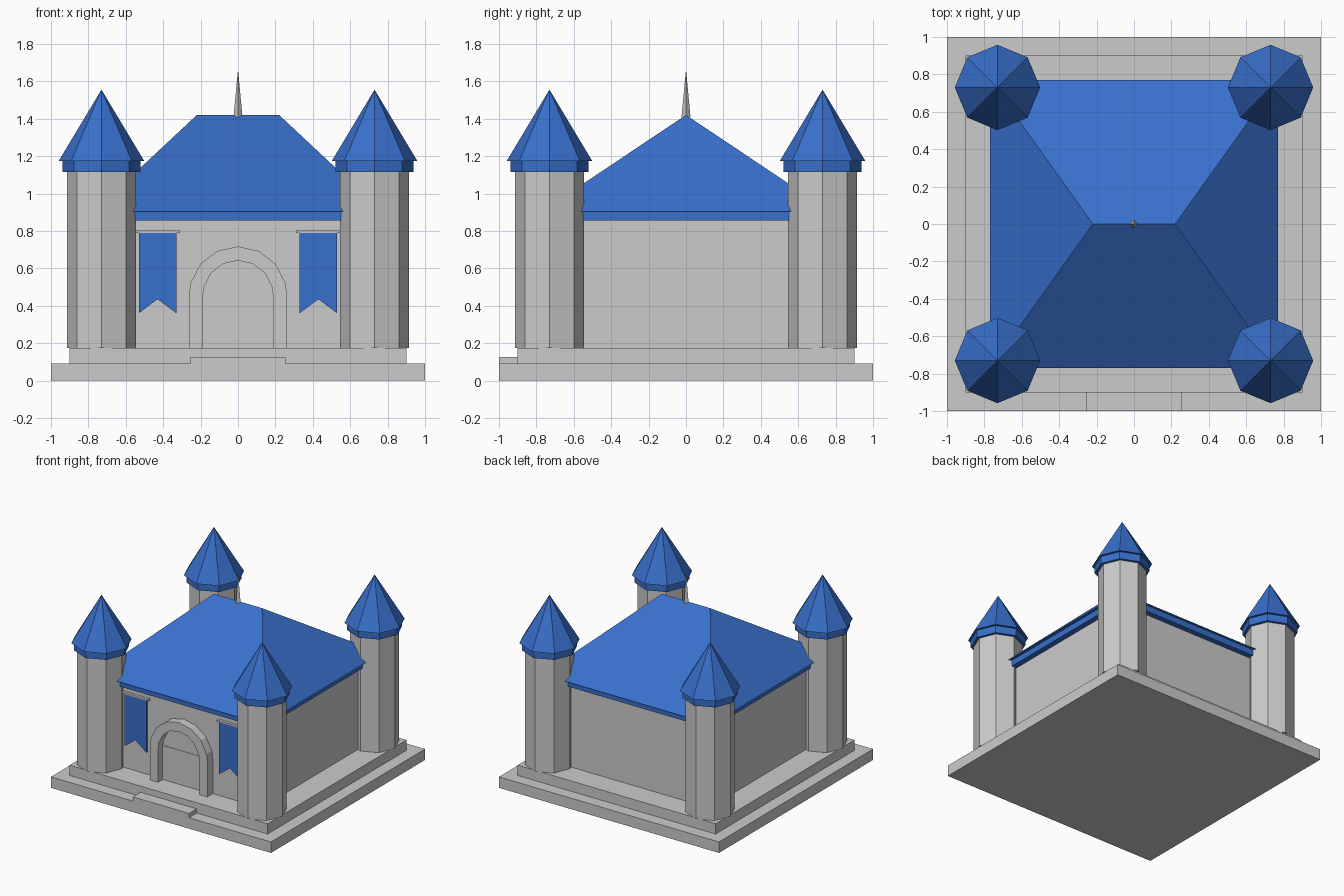
import bpy, bmesh, math

if "Cube" in bpy.data.objects:
    bpy.data.objects.remove(bpy.data.objects["Cube"])

blue = bpy.data.materials.new("blue")
blue.diffuse_color = (0.04, 0.16, 0.6, 1)
blue.use_nodes = True
blue.node_tree.nodes["Principled BSDF"].inputs["Base Color"].default_value = blue.diffuse_color


def finish(name, bm, mat=None):
    bmesh.ops.recalc_face_normals(bm, faces=bm.faces)
    me = bpy.data.meshes.new(name)
    bm.to_mesh(me)
    bm.free()
    ob = bpy.data.objects.new(name, me)
    bpy.context.collection.objects.link(ob)
    if mat:
        me.materials.append(mat)
    return ob


def box(name, x0, x1, y0, y1, z0, z1, mat=None):
    bm = bmesh.new()
    bmesh.ops.create_cube(bm, size=1)
    for v in bm.verts:
        v.co = (x1 if v.co.x > 0 else x0, y1 if v.co.y > 0 else y0,
                z1 if v.co.z > 0 else z0)
    return finish(name, bm, mat)


def prism(name, pts, y0, y1, mat=None):
    """Extrude an outline given in x, z along y."""
    bm = bmesh.new()
    f = bm.faces.new([bm.verts.new((x, y0, z)) for x, z in pts])
    r = bmesh.ops.extrude_face_region(bm, geom=[f])
    for v in r["geom"]:
        if isinstance(v, bmesh.types.BMVert):
            v.co.y = y1
    return finish(name, bm, mat)


def lathe(name, x, y, sides, rings, mat=None):
    """Stack regular polygons (radius, z); radius 0 makes a tip."""
    bm = bmesh.new()
    loops = []
    for r, z in rings:
        if r == 0:
            loops.append([bm.verts.new((x, y, z))] * sides)
        else:
            loops.append([bm.verts.new((x + r * math.cos(2 * math.pi * i / sides),
                                        y + r * math.sin(2 * math.pi * i / sides), z))
                          for i in range(sides)])
    for a, b in zip(loops, loops[1:]):
        for i in range(sides):
            j = (i + 1) % sides
            bm.faces.new([a[i], a[j], b[i]] if b[i] is b[j] else [a[i], a[j], b[j], b[i]])
    bm.faces.new(loops[0])
    if rings[-1][0]:
        bm.faces.new(loops[-1])
    return finish(name, bm, mat)


# stepped base and front step
box("base", -1, 1, -1, 1, 0, 0.09)
box("plinth", -0.9, 0.9, -0.9, 0.9, 0.09, 0.175)
box("front_step", -0.255, 0.255, -1, -0.9, 0.09, 0.125)

# main hall
box("hall_walls", -0.7, 0.7, -0.7, 0.7, 0.175, 0.855)
box("roof_eave", -0.745, 0.745, -0.745, 0.745, 0.855, 0.905, blue)

# hipped roof with a short ridge
bm = bmesh.new()
e = [bm.verts.new((sx * 0.77, sy * 0.77, 0.905))
     for sx, sy in ((-1, -1), (1, -1), (1, 1), (-1, 1))]
rl, rr = bm.verts.new((-0.22, 0, 1.42)), bm.verts.new((0.22, 0, 1.42))
for f in ((e[0], e[1], rr, rl), (e[2], e[3], rl, rr), (e[1], e[2], rr),
          (e[3], e[0], rl), (e[3], e[2], e[1], e[0])):
    bm.faces.new(f)
finish("hip_roof", bm, blue)

# roof spire
lathe("spire", 0, 0, 4, [(0.024, 1.41), (0, 1.665)])

# corner towers with ring and cone roof
for x in (-0.73, 0.73):
    for y in (-0.73, 0.73):
        lathe("tower", x, y, 8, [(0.185, 0.175), (0.185, 1.12)])
        lathe("tower_ring", x, y, 8, [(0.208, 1.115), (0.208, 1.175)], blue)
        lathe("tower_roof", x, y, 8, [(0.228, 1.175), (0, 1.555)], blue)


# arched doorway
def arch(r):
    angles = (0, 15, 40, 65, 90, 115, 140, 165, 180)
    return [(r * math.cos(math.radians(a)), 0.455 + r * math.sin(math.radians(a)))
            for a in angles]


outer, inner = arch(0.262), arch(0.187)
prism("door_arch", [(0.262, 0.175)] + outer + [(-0.262, 0.175), (-0.187, 0.175)]
      + inner[::-1] + [(0.187, 0.175)], -0.77, -0.7)
box("door", -0.187, 0.187, -0.71, -0.69, 0.175, 0.455)
prism("door_top", inner, -0.706, -0.69)

# swallow-tailed banners on rods
for s in (-1, 1):
    c = 0.43 * s
    prism("banner", [(c - 0.1, 0.795), (c + 0.1, 0.795), (c + 0.1, 0.36),
                     (c, 0.435), (c - 0.1, 0.36)], -0.718, -0.706, blue)
    box("banner_rod", c - 0.12, c + 0.12, -0.722, -0.7, 0.79, 0.802)
